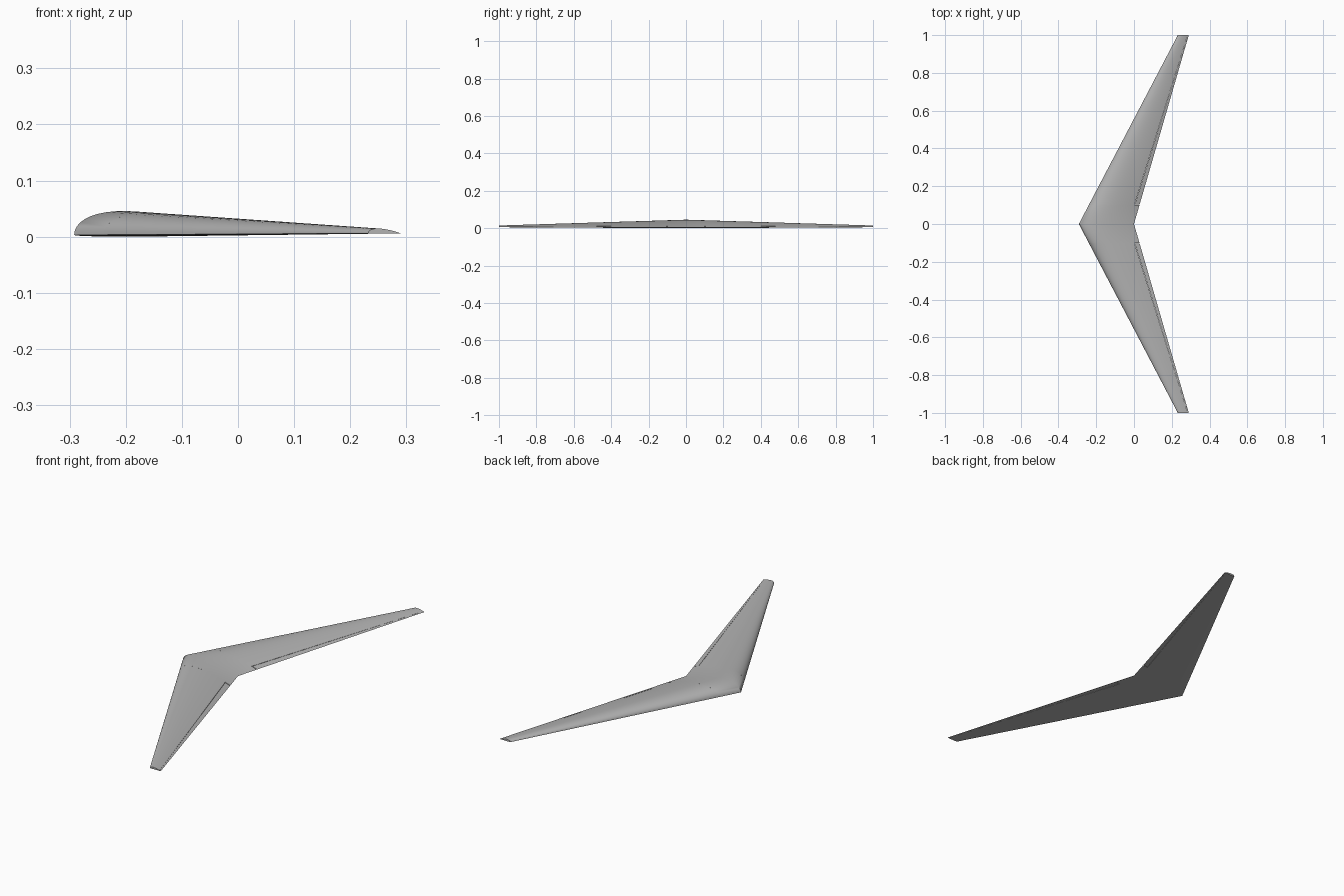
import bpy, bmesh, math

cube = bpy.data.objects.get("Cube")
if cube:
    bpy.data.objects.remove(cube, do_unlink=True)

grey = bpy.data.materials.new("wing_grey")
grey.use_nodes = True
colour = (0.45, 0.45, 0.45, 1)
grey.diffuse_color = colour
grey.node_tree.nodes["Principled BSDF"].inputs["Base Color"].default_value = colour

HINGE, GAP, INNER = 0.905, 0.006, 0.1   # chord fractions and inner end of the elevon
STEPS = 24


def thickness(u):
    """Airfoil half thickness, scaled to a peak of one and closed at the tail."""
    return 10 * (0.2969 * math.sqrt(u) - 0.126 * u - 0.3516 * u**2
                 + 0.2843 * u**3 - 0.1036 * u**4)


def station(y, u0, u1):
    """Closed airfoil loop at span y, between two chord fractions."""
    t = abs(y)
    lead = -0.292 + 0.524 * t
    chord = 0.292 - 0.234 * t
    base = 0.003 + 0.003 * t
    us = [u0 + (u1 - u0) * (1 - math.cos(math.pi * i / STEPS)) / 2
          for i in range(STEPS + 1)]
    top = [(lead + u * chord, y, base + 0.146 * chord * max(thickness(u), 0.0)) for u in us]
    low = [(lead + u * chord, y, base - 0.01 * chord * max(thickness(u), 0.0)) for u in us]
    if u0 == 0:
        low = low[1:]
    if u1 == 1:
        low = low[:-1]
    return top + low[::-1]


def loft(name, ys, u0, u1):
    """Skin a row of airfoil stations and close both ends."""
    bm = bmesh.new()
    loops = [[bm.verts.new(p) for p in station(y, u0, u1)] for y in ys]
    for a, b in zip(loops, loops[1:]):
        for i in range(len(a)):
            j = (i + 1) % len(a)
            bm.faces.new((a[i], a[j], b[j], b[i]))
    bm.faces.new(loops[0])
    bm.faces.new(loops[-1][::-1])
    bmesh.ops.recalc_face_normals(bm, faces=bm.faces)
    mesh = bpy.data.meshes.new(name)
    bm.to_mesh(mesh)
    bm.free()
    mesh.materials.append(grey)
    obj = bpy.data.objects.new(name, mesh)
    bpy.context.collection.objects.link(obj)
    bpy.ops.object.select_all(action="DESELECT")
    obj.select_set(True)
    bpy.context.view_layer.objects.active = obj
    bpy.ops.object.shade_smooth_by_angle(angle=math.radians(35))
    return obj


# Full-chord centre section
loft("centre_section", (-INNER, 0, INNER), 0, 1)

# Swept outer panels with hinged elevons
for side, s in (("rear", 1), ("front", -1)):
    loft(side + "_wing_panel", [s * (INNER + 0.3 * k) for k in range(4)], 0, HINGE - GAP)
    loft(side + "_elevon", (s * (INNER + 0.003), s), HINGE, 1)

# Trim the panels so their tips end level with the elevons
for obj in bpy.context.collection.objects:
    if obj.name.endswith("_wing_panel"):
        for v in obj.data.vertices:
            v.co.y = max(-1, min(1, v.co.y))
